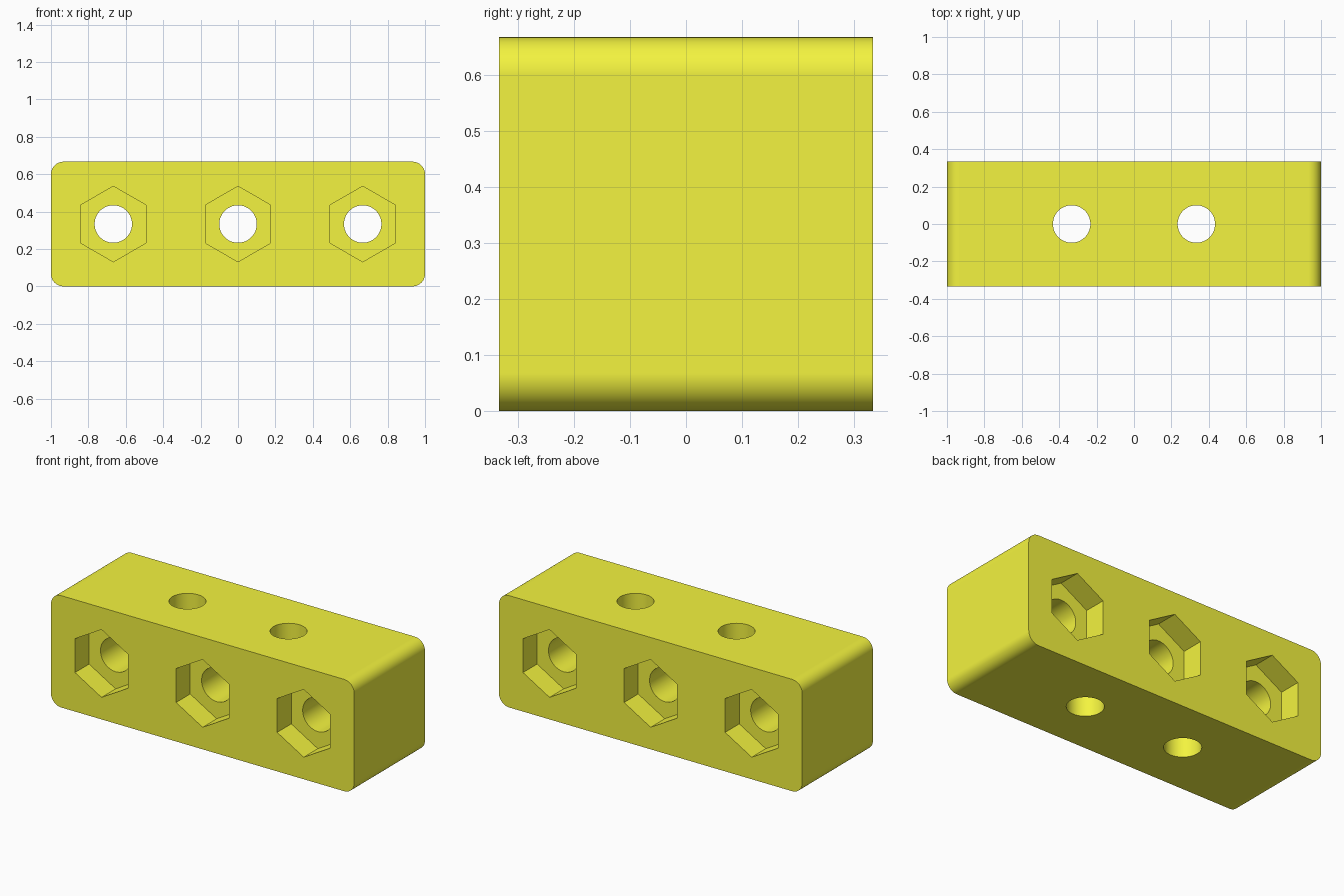
import bpy, bmesh, math
from mathutils import Matrix

if "Cube" in bpy.data.objects:
    bpy.data.objects.remove(bpy.data.objects["Cube"])

L, W, H = 2.0, 2 / 3, 2 / 3      # block size
R = 0.067                        # rounded edge radius
HOLE, HEX, POCKET = 0.1, 0.202, 0.133
S = W / 2                        # half pitch and half depth

# Block: box with the four edges along y rounded
bm = bmesh.new()
bmesh.ops.create_cube(bm, size=1, matrix=Matrix.Translation((0, 0, H / 2)) @ Matrix.Diagonal((L, W, H, 1)))
edges = [e for e in bm.edges if abs(e.verts[0].co.y - e.verts[1].co.y) > 0.1]
bmesh.ops.bevel(bm, geom=edges, offset=R, segments=12, profile=0.5, affect='EDGES')
mesh = bpy.data.meshes.new("beam_block")
bm.to_mesh(mesh)
bm.free()
block = bpy.data.objects.new("beam_block", mesh)
bpy.context.collection.objects.link(block)
bpy.context.view_layer.objects.active = block
block.select_set(True)

mat = bpy.data.materials.new("yellow")
mat.diffuse_color = (0.9, 0.9, 0.05, 1)
mat.use_nodes = True
mat.node_tree.nodes["Principled BSDF"].inputs["Base Color"].default_value = mat.diffuse_color
mesh.materials.append(mat)


def cut(name, sides, radius, depth, loc, rot):
    """Subtract a prism or cylinder from the block."""
    b = bmesh.new()
    bmesh.ops.create_cone(b, cap_ends=True, segments=sides, radius1=radius, radius2=radius, depth=depth,
                          matrix=Matrix.Translation(loc) @ rot)
    me = bpy.data.meshes.new(name)
    b.to_mesh(me)
    b.free()
    me.materials.append(mat)
    cutter = bpy.data.objects.new(name, me)
    cutter.hide_render = True
    bpy.context.collection.objects.link(cutter)
    mod = block.modifiers.new(name, 'BOOLEAN')
    mod.operation, mod.solver, mod.object = 'DIFFERENCE', 'EXACT', cutter
    bpy.context.view_layer.update()
    bpy.ops.object.modifier_apply(modifier=name)
    bpy.data.objects.remove(cutter)


along_y = Matrix.Rotation(math.pi / 2, 4, 'X')

# Horizontal holes with hexagonal nut pockets on both faces
for x in (-2 * S, 0, 2 * S):
    cut("cross_hole", 64, HOLE, 1, (x, 0, H / 2), along_y)
    for side in (-1, 1):
        cut("nut_pocket", 6, HEX, 2 * POCKET, (x, side * S, H / 2), along_y)

# Vertical holes
for x in (-S, S):
    cut("vertical_hole", 64, HOLE, 1, (x, 0, H / 2), Matrix.Identity(4))

# Smooth the rounded parts, keep flats flat
bpy.ops.object.shade_smooth_by_angle(angle=math.radians(30))
wn = block.modifiers.new("flat_faces", 'WEIGHTED_NORMAL')
wn.keep_sharp = True
